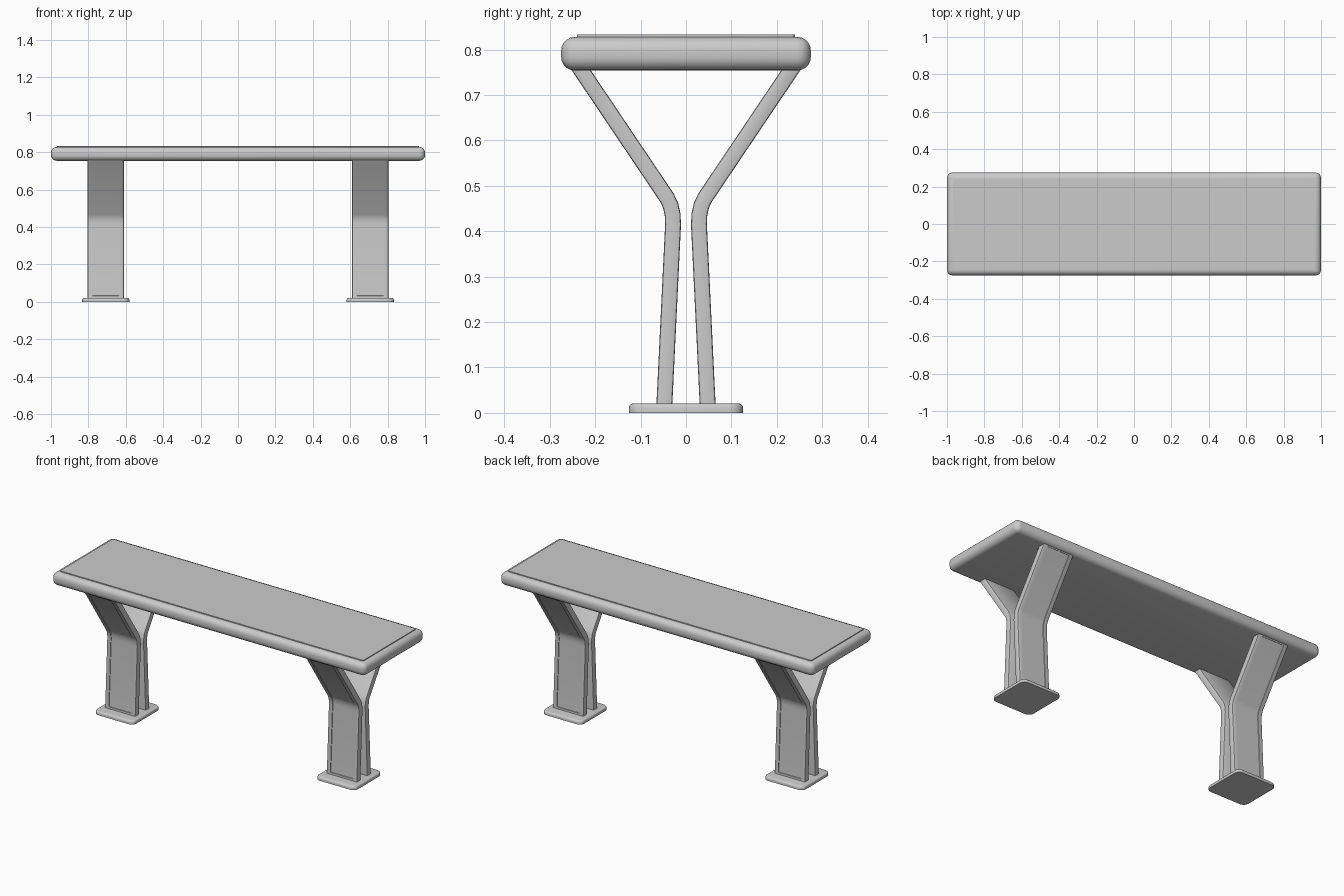
import bpy, bmesh, math
from mathutils import Vector

if "Cube" in bpy.data.objects:
    bpy.data.objects.remove(bpy.data.objects["Cube"])

grey = bpy.data.materials.new("plain grey")
grey.diffuse_color = (0.6, 0.6, 0.6, 1)
grey.use_nodes = True
grey.node_tree.nodes["Principled BSDF"].inputs["Base Color"].default_value = grey.diffuse_color


def finish(bm, name, angle=35):
    bmesh.ops.recalc_face_normals(bm, faces=bm.faces[:])
    me = bpy.data.meshes.new(name)
    bm.to_mesh(me)
    bm.free()
    ob = bpy.data.objects.new(name, me)
    bpy.context.collection.objects.link(ob)
    me.materials.append(grey)
    bpy.ops.object.select_all(action='DESELECT')
    ob.select_set(True)
    bpy.context.view_layer.objects.active = ob
    bpy.ops.object.shade_smooth_by_angle(angle=math.radians(angle))
    return ob


def box(cx, hx, hy, z0, z1):
    bm = bmesh.new()
    bmesh.ops.create_cube(bm, size=1)
    for v in bm.verts:
        v.co = Vector((cx + v.co.x * 2 * hx, v.co.y * 2 * hy, (z0 + z1) / 2 + v.co.z * (z1 - z0)))
    return bm


def bevel(bm, edges, width, seg):
    bmesh.ops.bevel(bm, geom=edges, offset=width, offset_type='OFFSET',
                    segments=seg, profile=0.5, affect='EDGES')


def upright(bm):
    return [e for e in bm.edges if abs(e.verts[0].co.z - e.verts[1].co.z) > 1e-4]


def rim(bm, z):
    return [e for e in bm.edges if all(abs(v.co.z - z) < 1e-4 for v in e.verts)]


# Seat slab with soft edges all round
bm = box(0, 1.0, 0.275, 0.754, 0.828)
bevel(bm, bm.edges[:], 0.03, 5)
finish(bm, "seat_slab")

# Thin raised panel on the seat
bm = box(0, 0.967, 0.24, 0.82, 0.833)
bevel(bm, upright(bm), 0.008, 3)
finish(bm, "seat_panel")

# Bent leg: centre path (y, z) with the half thickness direction at each point
PATH = [(0.048, 0.012), (0.0285, 0.415), (0.0295, 0.437), (0.034, 0.457),
        (0.042, 0.474), (0.2385, 0.766)]
T, W, R = 0.0175, 0.097, 0.005


def section():
    pts = []
    for sx, st, a0 in ((1, 1, 0), (-1, 1, 90), (-1, -1, 180), (1, -1, 270)):
        for k in range(3):
            a = math.radians(a0 + 45 * k)
            pts.append((sx * (W - R) + R * math.cos(a), st * (T - R) + R * math.sin(a)))
    return pts


def leg(name, cx, sy):
    bm = bmesh.new()
    pts, rows, n = section(), [], len(PATH)
    for i, (y, z) in enumerate(PATH):
        a, b = PATH[max(i - 1, 0)], PATH[min(i + 1, n - 1)]
        d = Vector((b[0] - a[0], b[1] - a[1])).normalized()
        off = Vector((d.y, -d.x))              # points outwards
        if i in (0, n - 1):                    # level cut at both ends
            off = Vector((1 / d.y, 0))
        rows.append([bm.verts.new((cx + x, sy * (y + off.x * t), z + off.y * t)) for x, t in pts])
    outer = []
    m = len(pts)
    for r0, r1 in zip(rows, rows[1:]):
        for k in range(m):
            j = (k + 1) % m
            f = bm.faces.new((r0[k], r0[j], r1[j], r1[k]))
            if k == 2:                         # broad outer face
                outer.append(f)
    bm.faces.new(rows[0])
    bm.faces.new(rows[-1])
    bmesh.ops.recalc_face_normals(bm, faces=bm.faces[:])
    # shallow recessed panel on the outer face
    bmesh.ops.inset_region(bm, faces=outer, thickness=0.02, use_even_offset=True)
    bmesh.ops.inset_region(bm, faces=outer, thickness=0.0008, depth=-0.003, use_even_offset=True)
    finish(bm, name)


for side, cx in (("left", -0.707), ("right", 0.707)):
    for end, sy in (("front", -1), ("back", 1)):
        leg(f"{end}_{side}_leg", cx, sy)
    # Foot plate with rounded corners and softened top rim
    bm = box(cx, 0.126, 0.126, 0, 0.021)
    bevel(bm, upright(bm), 0.03, 5)
    bevel(bm, rim(bm, 0.021), 0.01, 3)
    finish(bm, f"{side}_foot_plate")
